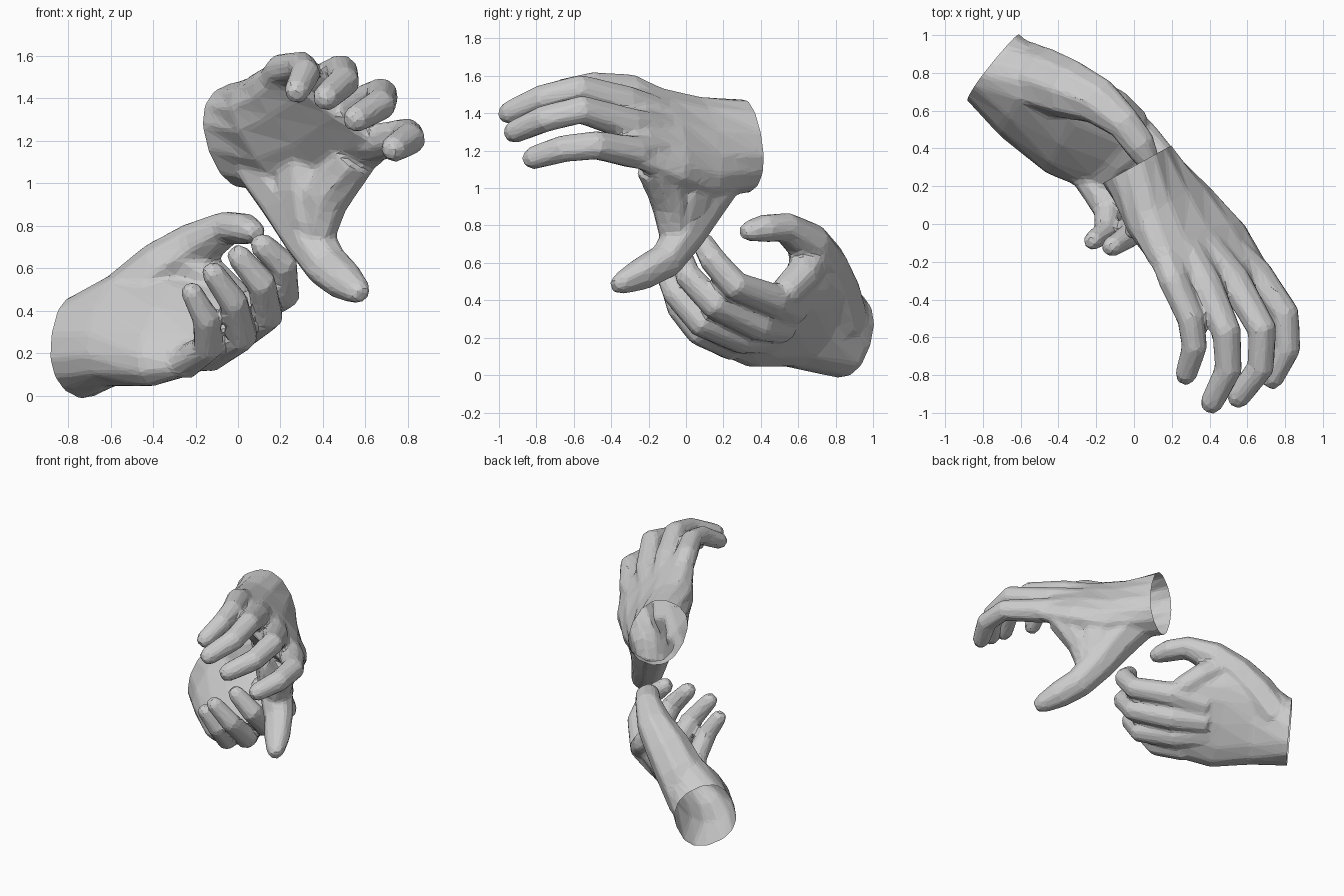
import bpy, bmesh
from math import cos, sin, tau, copysign
from mathutils import Vector

if "Cube" in bpy.data.objects:
    bpy.data.objects.remove(bpy.data.objects["Cube"])


def ring(bm, c, u, n, sides, power=1.0):
    """One closed cross-section; power < 1 makes it squarer."""
    out = []
    for i in range(sides):
        a = tau * (i + 0.5) / sides
        ca, sa = cos(a), sin(a)
        out.append(bm.verts.new(c + u * copysign(abs(ca) ** power, ca)
                                + n * copysign(abs(sa) ** power, sa)))
    return out


def skin(bm, rings):
    """Bridge successive cross-sections and cap both ends."""
    for a, b in zip(rings, rings[1:]):
        for i in range(len(a)):
            j = (i + 1) % len(a)
            bm.faces.new((a[i], a[j], b[j], b[i]))
    bm.faces.new(rings[0][::-1])
    bm.faces.new(rings[-1])


def tangents(pts):
    last = len(pts) - 1
    return [(pts[min(i + 1, last)] - pts[max(i - 1, 0)]).normalized()
            for i in range(last + 1)]


def digit(bm, path, across, flat=0.95, fat=1.0):
    """Tapered finger along x, y, z, radius points with a rounded tip."""
    pts = [Vector(p[:3]) for p in path]
    rad = [p[3] * fat for p in path]
    tip = (pts[-1] - pts[-2]).normalized()
    pts.append(pts[-1] + tip * rad[-1] * 0.7)
    rad.append(rad[-1] * 0.6)
    rings = []
    for c, t, r in zip(pts, tangents(pts), rad):
        u = (across - t * across.dot(t)).normalized()
        rings.append(ring(bm, c, u * r, t.cross(u) * r * flat, 8))
    skin(bm, rings)


def palm(bm, sections, out):
    """Sections: little-side edge, thumb-side edge, half thickness."""
    a, b, th = sections[0]
    ext = [(Vector(a) + out * 0.08, Vector(b) + out * 0.08, th)]
    secs = ext + [(Vector(p), Vector(q), t) for p, q, t in sections]
    mids = [(p + q) / 2 for p, q, _ in secs]
    rings = []
    for (p, q, th), c, t in zip(secs, mids, tangents(mids)):
        u = (q - p) / 2
        rings.append(ring(bm, c, u, t.cross(u).normalized() * th, 14, 0.85))
    skin(bm, rings)


def keep_largest(bm):
    """Remove stray shells left inside the fused skin."""
    todo, islands = set(bm.verts), []
    while todo:
        stack, isl = [todo.pop()], []
        while stack:
            v = stack.pop()
            isl.append(v)
            for e in v.link_edges:
                o = e.other_vert(v)
                if o in todo:
                    todo.remove(o)
                    stack.append(o)
        islands.append(isl)
    islands.sort(key=len)
    stray = [v for isl in islands[:-1] for v in isl]
    bmesh.ops.delete(bm, geom=stray, context='VERTS')


def hand(name, sections, out, fingers, thumb, thumb_across, webs):
    out = Vector(out).normalized()
    wrist = (Vector(sections[0][0]) + Vector(sections[0][1])) / 2
    bm = bmesh.new()
    palm(bm, sections, out)
    knuckles = sections[-2]
    across = Vector(knuckles[1]) - Vector(knuckles[0])
    for f in fingers:
        # each finger starts with a bone running back inside the palm
        root = Vector(f[0][:3]).lerp(wrist, 0.3)
        digit(bm, [(*root, f[0][3])] + f, across, fat=1.16)
    digit(bm, thumb, Vector(thumb_across), 0.88, 1.05)
    for w in webs:
        digit(bm, w, Vector(thumb_across))
    bmesh.ops.recalc_face_normals(bm, faces=bm.faces[:])
    me = bpy.data.meshes.new(name)
    bm.to_mesh(me)
    bm.free()
    ob = bpy.data.objects.new(name, me)
    bpy.context.collection.objects.link(ob)

    # fuse the parts into one skin, then reduce to low-poly facets
    m = ob.modifiers.new("fuse", 'REMESH')
    m.mode = 'VOXEL'
    m.voxel_size = 0.012
    m = ob.modifiers.new("soften", 'SMOOTH')
    m.factor = 0.5
    m.iterations = 16
    m = ob.modifiers.new("facets", 'DECIMATE')
    m.ratio = 0.045
    dg = bpy.context.evaluated_depsgraph_get()
    done = bpy.data.meshes.new_from_object(ob.evaluated_get(dg))
    ob.modifiers.clear()

    # cut the wrist open
    bm = bmesh.new()
    bm.from_mesh(done)
    keep_largest(bm)
    bmesh.ops.bisect_plane(bm, geom=bm.verts[:] + bm.edges[:] + bm.faces[:],
                           plane_co=wrist, plane_no=out, clear_outer=True)
    for f in bm.faces:
        f.smooth = False
    bm.to_mesh(done)
    bm.free()
    ob.data = done
    done.name = name


# upper hand, palm down, reaching forward
hand("upper_right_hand",
     [((-0.07, 0.27, 1.46), (0.10, 0.36, 0.99), 0.19),
      ((0.00, 0.00, 1.47), (0.37, 0.15, 0.95), 0.17),
      ((0.08, -0.17, 1.52), (0.58, -0.03, 1.02), 0.13),
      ((0.16, -0.31, 1.56), (0.70, -0.22, 1.11), 0.095),
      ((0.22, -0.42, 1.55), (0.73, -0.34, 1.17), 0.05)],
     (-0.48, 0.87, 0.0),
     [[(0.21, -0.30, 1.53, 0.075), (0.30, -0.50, 1.55, 0.067),
       (0.32, -0.65, 1.52, 0.063), (0.275, -0.80, 1.43, 0.055)],
      [(0.38, -0.32, 1.46, 0.082), (0.49, -0.57, 1.53, 0.072),
       (0.50, -0.77, 1.48, 0.068), (0.41, -0.95, 1.40, 0.058)],
      [(0.53, -0.30, 1.34, 0.082), (0.68, -0.56, 1.42, 0.072),
       (0.67, -0.76, 1.37, 0.068), (0.55, -0.92, 1.30, 0.058)],
      [(0.65, -0.27, 1.19, 0.082), (0.80, -0.48, 1.23, 0.072),
       (0.81, -0.66, 1.21, 0.068), (0.73, -0.82, 1.16, 0.058)]],
     [(0.13, 0.20, 1.10, 0.15), (0.25, 0.08, 0.92, 0.145), (0.33, -0.01, 0.75, 0.12),
      (0.42, -0.11, 0.61, 0.105), (0.50, -0.24, 0.54, 0.095), (0.565, -0.35, 0.49, 0.065)],
     (0.9, 0.0, 0.45),
     [[(0.54, -0.16, 1.12, 0.12), (0.41, -0.08, 0.93, 0.12), (0.38, -0.07, 0.77, 0.09)],
      [(0.33, 0.03, 1.12, 0.16), (0.33, 0.0, 0.95, 0.15), (0.34, -0.03, 0.80, 0.12)]])

# lower hand, thumb up, fingers curled
hand("lower_left_hand",
     [((-0.78, 0.76, 0.00), (-0.71, 0.90, 0.45), 0.215),
      ((-0.66, 0.50, 0.07), (-0.47, 0.84, 0.57), 0.18),
      ((-0.45, 0.29, 0.07), (-0.23, 0.74, 0.56), 0.15),
      ((-0.27, 0.20, 0.11), (0.06, 0.54, 0.47), 0.09),
      ((-0.21, 0.14, 0.15), (0.12, 0.42, 0.48), 0.05)],
     (-0.77, 0.62, -0.08),
     [[(-0.24, 0.24, 0.16, 0.075), (-0.14, 0.07, 0.23, 0.067),
       (-0.15, -0.04, 0.36, 0.06), (-0.22, -0.09, 0.49, 0.048)],
      [(-0.13, 0.30, 0.20, 0.082), (0.02, 0.08, 0.28, 0.07),
       (-0.02, -0.06, 0.44, 0.063), (-0.12, -0.12, 0.58, 0.052)],
      [(-0.03, 0.39, 0.27, 0.082), (0.14, 0.15, 0.38, 0.072),
       (0.11, 0.01, 0.53, 0.066), (0.00, -0.03, 0.66, 0.053)],
      [(0.04, 0.47, 0.40, 0.082), (0.22, 0.26, 0.48, 0.072),
       (0.21, 0.14, 0.62, 0.066), (0.11, 0.09, 0.71, 0.055)]],
     [(-0.63, 0.81, 0.29, 0.17), (-0.48, 0.76, 0.47, 0.17), (-0.34, 0.71, 0.60, 0.155),
      (-0.19, 0.65, 0.71, 0.125), (-0.05, 0.53, 0.79, 0.09), (0.03, 0.42, 0.785, 0.085),
      (0.07, 0.34, 0.77, 0.065)],
     (0.6, 0.7, 0.0),
     [[(-0.25, 0.67, 0.62, 0.12), (-0.10, 0.62, 0.53, 0.10), (0.00, 0.53, 0.44, 0.09)]])
